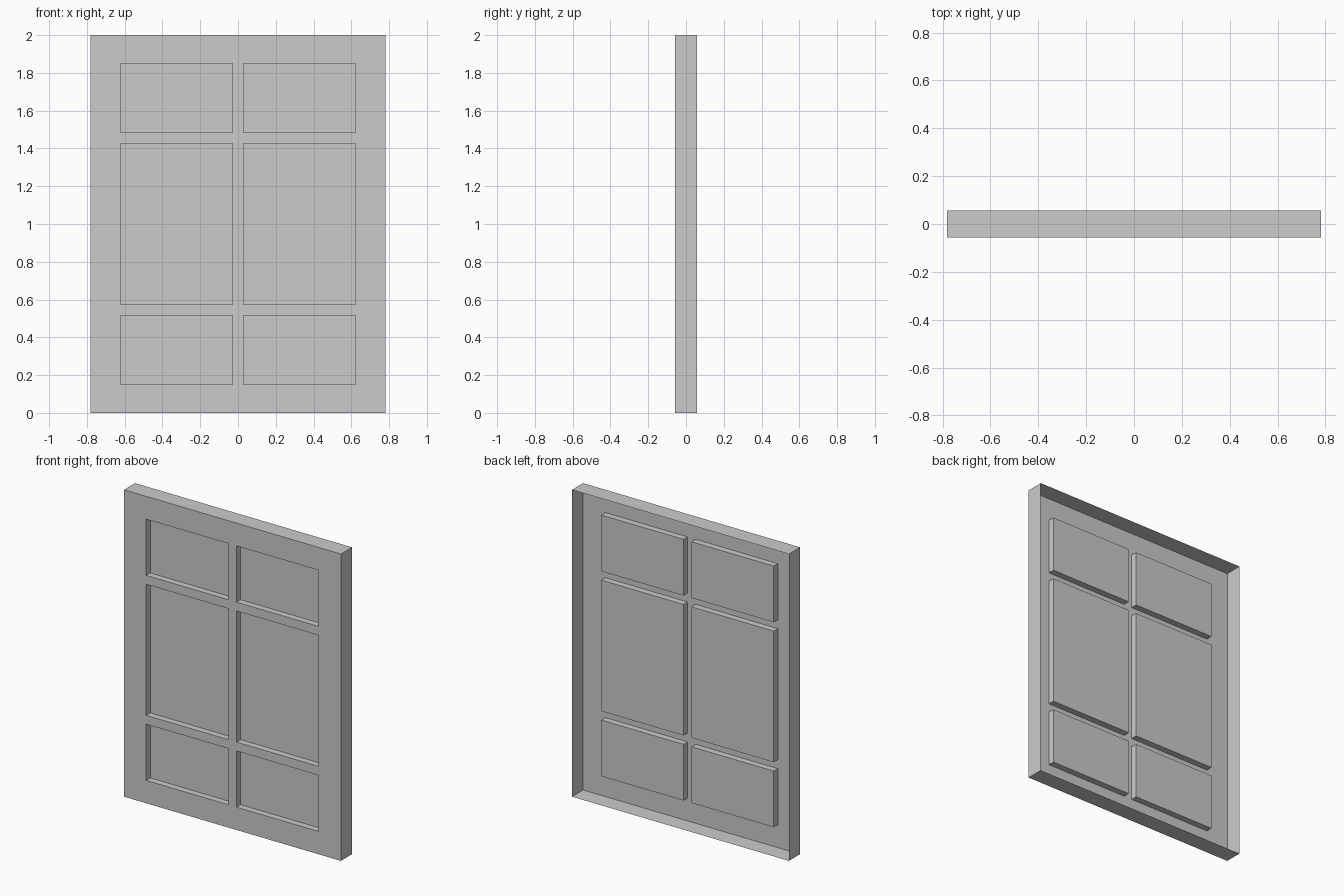
import bpy
import bmesh

if "Cube" in bpy.data.objects:
    bpy.data.objects.remove(bpy.data.objects["Cube"])

W, H, D = 0.782, 2.0, 0.057      # half width, height, half depth
RECESS = 0.042                   # depth of the sunken panels
INNER, OUTER = 0.029, 0.622      # panel edges in x
ROWS = [0.149, 0.515, 0.573]     # panel edges in z, lower half

xs = [-W, -OUTER, -INNER, INNER, OUTER, W]
zs = [0] + ROWS + [H - z for z in reversed(ROWS)] + [H]

# front sheet as a grid of rails, stiles and panels
bm = bmesh.new()
grid = [[bm.verts.new((x, -D, z)) for x in xs] for z in zs]
panels = []
for r in range(len(zs) - 1):
    for c in range(len(xs) - 1):
        face = bm.faces.new((grid[r][c], grid[r][c + 1],
                             grid[r + 1][c + 1], grid[r + 1][c]))
        if r % 2 and c % 2:
            panels.append(face)

# outer rim, open at the back
border = [e for e in bm.edges if e.is_boundary]
rim = bmesh.ops.extrude_edge_only(bm, edges=border)["geom"]
for v in rim:
    if isinstance(v, bmesh.types.BMVert):
        v.co.y = D

# sunken panels with straight walls
for face in bmesh.ops.extrude_discrete_faces(bm, faces=panels)["faces"]:
    for v in face.verts:
        v.co.y += RECESS

bmesh.ops.recalc_face_normals(bm, faces=bm.faces)
bm.faces.ensure_lookup_table()
if bm.faces[0].normal.y > 0:
    bmesh.ops.reverse_faces(bm, faces=bm.faces)

mesh = bpy.data.meshes.new("panelled_door")
bm.to_mesh(mesh)
bm.free()
door = bpy.data.objects.new("panelled_door", mesh)
bpy.context.collection.objects.link(door)
